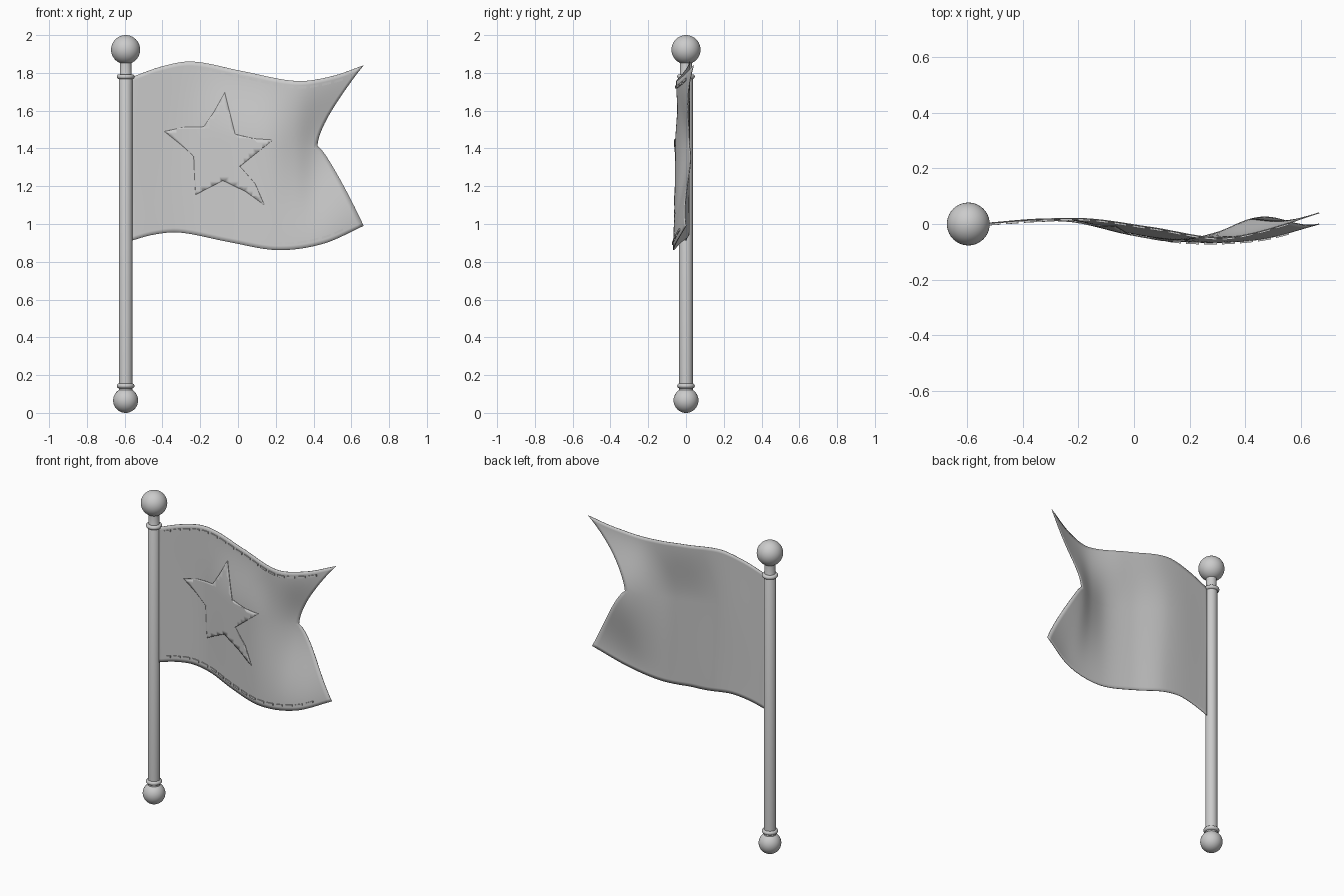
import bpy, bmesh, math
from mathutils import Vector

cube = bpy.data.objects.get("Cube")
if cube:
    bpy.data.objects.remove(cube)

POLE_X = -0.595
mat = bpy.data.materials.new("plain_grey")
mat.use_nodes = True
GREY = (0.6, 0.6, 0.6, 1)
mat.diffuse_color = GREY
mat.node_tree.nodes["Principled BSDF"].inputs["Base Color"].default_value = GREY


def finish(name, bm, angle=40):
    bmesh.ops.recalc_face_normals(bm, faces=bm.faces)
    mesh = bpy.data.meshes.new(name)
    bm.to_mesh(mesh)
    bm.free()
    mesh.materials.append(mat)
    ob = bpy.data.objects.new(name, mesh)
    bpy.context.collection.objects.link(ob)
    bpy.ops.object.select_all(action="DESELECT")
    ob.select_set(True)
    bpy.context.view_layer.objects.active = ob
    bpy.ops.object.shade_smooth_by_angle(angle=math.radians(angle))
    return ob


def lathe(name, profile, steps=40):
    """Spin a (radius, z) profile around the pole axis."""
    bm = bmesh.new()
    vs = [bm.verts.new((POLE_X + r, 0, z)) for r, z in profile]
    edges = [bm.edges.new(p) for p in zip(vs, vs[1:])]
    bmesh.ops.spin(bm, geom=vs + edges, cent=(POLE_X, 0, 0), axis=(0, 0, 1),
                   angle=math.tau, steps=steps)
    bmesh.ops.remove_doubles(bm, verts=bm.verts, dist=1e-5)
    return finish(name, bm)


def arc(cr, cz, r, a0, a1, n):
    angles = [math.radians(a0 + (a1 - a0) * i / n) for i in range(n + 1)]
    return [(cr + r * math.cos(a), cz + r * math.sin(a)) for a in angles]


def curve(pts, x):
    """Smooth height through a few (x, value) points."""
    def slope(i):
        a, b = pts[max(i - 1, 0)], pts[min(i + 1, len(pts) - 1)]
        return (b[1] - a[1]) / (b[0] - a[0])
    i = 0
    while i < len(pts) - 2 and x > pts[i + 1][0]:
        i += 1
    (x0, p0), (x1, p1) = pts[i], pts[i + 1]
    h = x1 - x0
    t = (x - x0) / h
    return (p0 * (1 + 2 * t) * (1 - t) ** 2 + slope(i) * h * t * (1 - t) ** 2
            + p1 * t * t * (3 - 2 * t) + slope(i + 1) * h * t * t * (t - 1))


# Pole with its balls and collars
lathe("pole", [(0, 0.1), (0.036, 0.1), (0.036, 1.78), (0.031, 1.79), (0.031, 1.87), (0, 1.87)])
for name, z, r in (("top_ball", 1.923, 0.077), ("bottom_ball", 0.066, 0.066)):
    lathe(name, [(max(a, 0), b) for a, b in arc(0, z, r, -90, 90, 20)])
for name, z in (("top_collar", 1.78), ("bottom_collar", 0.143)):
    lathe(name, arc(0.034, z, 0.013, 0, 360, 14))

# Flag outline (x, z) and wave depth (x, y) at the top, middle and bottom
TOP = [(-0.57, 1.775), (-0.4, 1.835), (-0.24, 1.86), (0.02, 1.81), (0.31, 1.757),
       (0.5, 1.783), (0.665, 1.84)]
BOTTOM = [(-0.57, 0.91), (-0.45, 0.943), (-0.31, 0.955), (-0.05, 0.905), (0.21, 0.862),
          (0.45, 0.895), (0.665, 0.99)]
WAVE_TOP = [(-0.57, 0), (-0.2, 0.02), (0.06, -0.012), (0.3, -0.05), (0.45, -0.028), (0.665, 0.04)]
WAVE_MID = [(-0.57, 0), (-0.25, 0.017), (0, -0.035), (0.17, -0.055), (0.3, -0.03),
            (0.42, 0.018), (0.665, 0.06)]
WAVE_LOW = [(-0.57, 0), (-0.22, 0.015), (0, -0.035), (0.2, -0.064), (0.45, -0.055), (0.665, 0)]
NOTCH = 0.6


def depth(x, z):
    low, high = curve(BOTTOM, x), curve(TOP, x)
    v = min(max((z - low) / (high - low), 0), 1)
    end, span = (WAVE_TOP, 1 - NOTCH) if v > NOTCH else (WAVE_LOW, NOTCH)
    t = abs(v - NOTCH) / span
    t = t * t * (3 - 2 * t)
    return curve(WAVE_MID, x) * (1 - t) + curve(end, x) * t


def flag_point(u, v):
    if v > NOTCH:
        reach = ((v - NOTCH) / (1 - NOTCH)) ** 1.6
    else:
        reach = ((NOTCH - v) / NOTCH) ** 0.8
    x = -0.57 + u * (0.99 + 0.245 * reach)
    low, high = curve(BOTTOM, x), curve(TOP, x)
    z = low + v * (high - low)
    return (x, depth(x, z), z)


# Flag cloth
COLS, ROWS = 48, 40
bm = bmesh.new()
grid = [[bm.verts.new(flag_point(i / COLS, j / ROWS)) for i in range(COLS + 1)]
        for j in range(ROWS + 1)]
for a, b in zip(grid, grid[1:]):
    for i in range(COLS):
        bm.faces.new((a[i], a[i + 1], b[i + 1], b[i]))
flag = finish("flag", bm, 60)
cloth = flag.modifiers.new("thickness", "SOLIDIFY")
cloth.thickness = 0.004
cloth.offset = 0

# Star patch laid over the cloth, its outline bowed along the wave
STAR = [(-0.07, 1.695), (-0.015, 1.475), (0.085, 1.452), (0.185, 1.445), (0.01, 1.305),
        (0.09, 1.215), (0.14, 1.1), (0.04, 1.172), (-0.08, 1.23), (-0.225, 1.155),
        (-0.235, 1.36), (-0.3, 1.418), (-0.39, 1.49), (-0.29, 1.512), (-0.18, 1.515),
        (-0.125, 1.597)]
bm = bmesh.new()
bm.faces.new([bm.verts.new((x, 0, z)) for x, z in STAR])
for axis, start, count in ((0, -0.4, 24), (2, 1.1, 24)):
    for k in range(count):
        co, no = Vector(), Vector()
        co[axis] = start + 0.0252 * k
        no[axis] = 1
        bmesh.ops.bisect_plane(bm, geom=bm.verts[:] + bm.edges[:] + bm.faces[:],
                               plane_co=co, plane_no=no)
for v in bm.verts:
    v.co.y = depth(v.co.x, v.co.z) - 0.006
if sum(f.normal.y for f in bm.faces) > 0:
    bmesh.ops.reverse_faces(bm, faces=bm.faces[:])
star = finish("star_patch", bm, 60)
patch = star.modifiers.new("thickness", "SOLIDIFY")
patch.thickness = 0.004
patch.offset = 0


# Rows of stitches along the upper and lower hems
def stitches(name, edge, inset, count=17):
    bm = bmesh.new()
    pitch = 1.1 / count
    for k in range(count):
        x0 = -0.525 + k * pitch
        rings = []
        for i in range(4):
            x = x0 + 0.046 * i / 3
            z = curve(edge, x) + inset
            y = depth(x, z) - 0.004
            rings.append([bm.verts.new((x, y + dy, z + dz)) for dy, dz in
                          ((-0.004, -0.006), (-0.004, 0.006), (0.004, 0.006), (0.004, -0.006))])
        for a, b in zip(rings, rings[1:]):
            for i in range(4):
                bm.faces.new((a[i], a[i - 1], b[i - 1], b[i]))
        bm.faces.new(rings[0])
        bm.faces.new(rings[-1])
    finish(name, bm, 30)


stitches("top_stitches", TOP, -0.033)
stitches("bottom_stitches", BOTTOM, 0.033)
